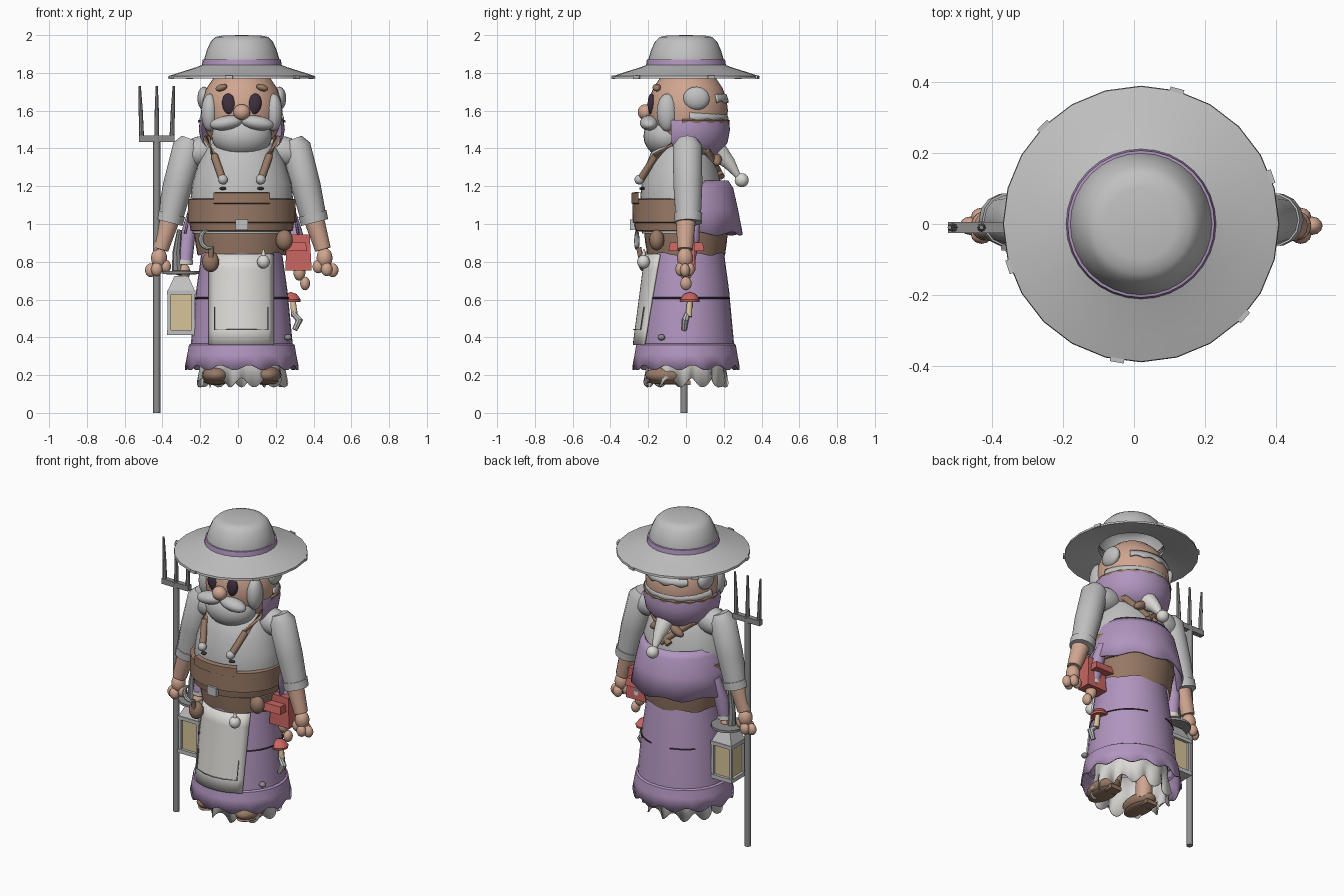
import bpy, bmesh, math
from mathutils import Matrix, Vector

if "Cube" in bpy.data.objects:
    bpy.data.objects.remove(bpy.data.objects["Cube"], do_unlink=True)

def material(name, *rgb):
    m = bpy.data.materials.new(name)
    m.use_nodes = True
    m.diffuse_color = (*rgb, 1)
    m.node_tree.nodes["Principled BSDF"].inputs["Base Color"].default_value = (*rgb, 1)
    return m

grey = material("soft grey", .53, .53, .53)
lilac = material("lilac", .44, .30, .52)
skin = material("skin", .63, .38, .28)
brown = material("leather brown", .31, .19, .13)
white = material("off white", .71, .69, .66)
dark = material("dark plum", .05, .03, .05)
metal = material("steel", .27, .27, .27)
amber = material("lamp glass", .68, .55, .32)
red = material("red", .58, .13, .12)

CX = .02          # body axis
made = []

def finish(name, bm, mat):
    bmesh.ops.remove_doubles(bm, verts=bm.verts, dist=1e-5)
    bmesh.ops.recalc_face_normals(bm, faces=bm.faces)
    mesh = bpy.data.meshes.new(name)
    bm.to_mesh(mesh)
    bm.free()
    mesh.materials.append(mat)
    ob = bpy.data.objects.new(name, mesh)
    bpy.context.collection.objects.link(ob)
    made.append(ob)
    return ob

def solidify(ob, t):
    mod = ob.modifiers.new("thickness", "SOLIDIFY")
    mod.thickness = t

def lathe(name, mat, prof, cy=0, sx=1, sy=1, arc=(0, 360), n=32, wave=0, k=12, fold=0, cx=CX):
    """Sweep (radius, z) points around the vertical axis; the last point may be wavy."""
    bm = bmesh.new()
    rings = []
    for i in range(n + 1):
        a = math.radians(arc[0] + (arc[1] - arc[0]) * i / n)
        ring = []
        for j, (r, z) in enumerate(prof):
            if j == len(prof) - 1:
                z += wave * math.sin(k * a)
                r += fold * math.cos(k * a)
            ring.append(bm.verts.new((cx + r * sx * math.cos(a), cy + r * sy * math.sin(a), z)))
        rings.append(ring)
    for p, q in zip(rings, rings[1:]):
        for j in range(len(prof) - 1):
            bm.faces.new((p[j], q[j], q[j + 1], p[j + 1]))
    bmesh.ops.dissolve_degenerate(bm, dist=1e-6, edges=bm.edges)
    return finish(name, bm, mat)

def ball(name, mat, loc, size, tilt=0, seg=20):
    size = (size,) * 3 if isinstance(size, float) else size
    m = Matrix.Translation(loc) @ Matrix.Rotation(tilt, 4, "Y") @ Matrix.Diagonal((*size, 1))
    bm = bmesh.new()
    bmesh.ops.create_uvsphere(bm, u_segments=seg, v_segments=12, radius=1, matrix=m)
    return finish(name, bm, mat)

def box(name, mat, loc, size, turn=0, taper=1):
    m = Matrix.Translation(loc) @ Matrix.Rotation(turn, 4, "Z") @ Matrix.Diagonal((*size, 1))
    bm = bmesh.new()
    bmesh.ops.create_cube(bm, size=1)
    for v in bm.verts:
        if v.co.z > 0:
            v.co.x *= taper
            v.co.y *= taper
    bm.transform(m)
    return finish(name, bm, mat)

def tube(name, mat, pts, radii, sides=14):
    """Tapered round tube through points."""
    pts = [Vector(p) for p in pts]
    radii = [radii] * len(pts) if isinstance(radii, float) else radii
    bm = bmesh.new()
    rings = []
    for i, (p, r) in enumerate(zip(pts, radii)):
        d = (pts[min(i + 1, len(pts) - 1)] - pts[max(i - 1, 0)]).normalized()
        u = d.cross(Vector((0, 1, 0)) if abs(d.y) < .9 else Vector((0, 0, 1))).normalized()
        w = d.cross(u)
        rings.append([bm.verts.new(p + r * (u * math.cos(t) + w * math.sin(t)))
                      for t in (math.tau * s / sides for s in range(sides))])
    for a, b in zip(rings, rings[1:]):
        for s in range(sides):
            bm.faces.new((a[s], a[(s + 1) % sides], b[(s + 1) % sides], b[s]))
    bm.faces.new(rings[0])
    bm.faces.new(rings[-1])
    return finish(name, bm, mat)

# Hat
lathe("hat_crown", grey, [(.2, 1.83), (.2, 1.87), (.185, 1.92), (.165, 1.965), (.14, 1.99), (.1, 1.998), (0, 2)])
lathe("hat_band", lilac, [(.2, 1.835), (.212, 1.838), (.207, 1.87), (.195, 1.872)])
lathe("hat_brim", grey, [(.19, 1.85), (.24, 1.83), (.33, 1.802), (.388, 1.783), (.39, 1.77), (.32, 1.782), (.19, 1.815)], n=24)
for deg in (20, 75, 135, 198, 260, 318):
    a = math.radians(deg)
    box("brim_patch", grey, (CX + .39 * math.cos(a), .39 * math.sin(a), 1.777), (.012, .04, .018), a)

# Head, hood and hair
ball("head", skin, (CX, .01, 1.6), (.215, .212, .24), seg=32)
hood = lathe("hood", lilac, [(.222, 1.55), (.228, 1.5), (.215, 1.43), (.17, 1.37), (.09, 1.34), (0, 1.335)], cy=.005, arc=(-22, 202))
lathe("hood_trim", brown, [(.219, 1.555), (.232, 1.548), (.23, 1.538)], arc=(-5, 185), wave=.005, k=18, n=72)
for z, lo in ((1.57, 5), (1.665, 48)):
    solidify(lathe("hair_strip", grey, [(.214, z + .022), (.222, z), (.226, z - .018)], arc=(lo, 180 - lo), wave=.006, k=14, n=48), .012)
tube("hood_tail", white, [(.03, .17, 1.38), (.03, .23, 1.32), (.03, .285, 1.24)], [.055, .035, .012])
ball("tail_bobble", white, (.03, .295, 1.232), .037)

# Face
ball("beard", grey, (CX, -.1, 1.465), (.16, .125, .115), seg=28)
ball("nose", skin, (CX, -.215, 1.592), (.045, .04, .042))
for s in (-1, 1):
    ball("eye", dark, (CX + s * .068, -.183, 1.635), (.036, .02, .056), s * .15)
    ball("eyebrow", brown, (CX + s * .108, -.155, 1.722), (.032, .022, .018), s * .3)
    ball("moustache", grey, (CX + s * .082, -.195, 1.535), (.088, .05, .038), s * .15)
    ball("sideburn", grey, (CX + s * .17, -.1, 1.59), (.045, .055, .1))
    ball("hair_puff", grey, (CX + s * .2, .055, 1.665), (.035, .07, .062))

# Torso and arms
lathe("shirt", grey, [(.26, .95), (.272, 1.13), (.262, 1.22), (.23, 1.32), (.19, 1.4), (.12, 1.46), (0, 1.48)], cy=-.025, sy=.8)
for s in (-1, 1):
    X = lambda d, s=s: CX + s * d
    ball("shoulder", grey, (X(.215), .01, 1.385), (.12, .08, .08), s * .2)
    tube("sleeve", grey, [(X(.27), .008, 1.45), (X(.285), .008, 1.41), (X(.34), .01, 1.2), (X(.383), .012, 1.02)], [.05, .08, .078, .068])
    tube("cuff", grey, [(X(.374), .012, 1.055), (X(.386), .012, 1.008)], [.076, .074])
    tube("forearm", skin, [(X(.378), 0, 1.04), (X(.43), -.005, .865)], [.055, .042])
    ball("palm", skin, (X(.438), -.005, .82), (.042, .042, .055))
    for dx, y, z in ((.405, -.01, .775), (.45, -.03, .76), (.45, .02, .76), (.482, -.005, .755)):
        ball("finger", skin, (X(dx), y, z), (.03, .026, .036), seg=12)
    # Small hanging sleeve with its hand
    tube("small_sleeve", lilac, [(X(.26), .05, 1.05), (X(.29), .03, .92), (X(.3), .01, .8)], [.03, .042, .038])
    tube("small_cuff", white, [(X(.3), .01, .81), (X(.302), .01, .785)], .042)
    ball("small_hand", skin, (X(.305), 0, .745), (.032, .032, .045))
    ball("small_finger", skin, (X(.335), 0, .685), (.026, .03, .036))
    # Braces over the shoulder to the back
    tube("brace", brown, [(X(.1), -.245, 1.23), (X(.145), -.16, 1.36), (X(.185), -.04, 1.45), (X(.14), .11, 1.39), (X(-.03), .185, 1.25)], .02)
    ball("brace_end", grey, (X(.1), -.247, 1.235), .026)
    ball("bib_button", dark, (X(.1), -.232, 1.188), (.018, .015, .008))
    ball("back_patch", brown, (X(.07), .165, 1.34), (.05, .025, .025), s * .5)

# Belts
lathe("waist_belt", brown, [(.26, 1.135), (.285, 1.13), (.287, 1.01), (.26, 1.0)], cy=-.035, sy=.87)
lathe("lower_belt", brown, [(.25, 1.015), (.278, 1.01), (.27, .965), (.24, .96)], cy=-.025, sy=.9)
lathe("hip_wrap", brown, [(.24, .97), (.232, .9), (.222, .84)], sx=1.06, sy=.93, wave=.008, k=7)
lathe("bib", brown, [(.262, 1.17), (.292, 1.165), (.292, 1.11), (.27, 1.1)], cy=-.035, sy=.87, arc=(239, 301), n=12)
box("buckle", grey, (CX, -.285, .995), (.065, .025, .055))

# Shawl
solidify(lathe("shawl", lilac, [(.225, 1.23), (.25, 1.19), (.275, 1.08), (.3, .95)], sx=1.02, arc=(-5, 185), wave=.01, k=8), .012)

# Skirts
lathe("skirt", lilac, [(.19, .93), (.205, .82), (.228, .65), (.255, .36)], sx=1.06)
solidify(lathe("skirt_hem", lilac, [(.25, .37), (.264, .36), (.272, .31), (.284, .24)], sx=1.06, n=72, wave=.014, k=12), .008)
for lo, hi in ((-50, 75), (105, 140), (185, 228)):
    lathe("skirt_seam", dark, [(.233, .613), (.237, .611), (.2385, .606), (.234, .604)], sx=1.06, arc=(lo, hi))
solidify(lathe("petticoat", white, [(.2, .4), (.205, .28), (.21, .16)], sx=1.08, n=96, wave=.025, k=11, fold=.018), .006)

# Shoes
for s in (-1, 1):
    ball("shoe", brown, (CX + s * .135, -.09, .2), (.075, .125, .05))
    ball("sole", brown, (CX + s * .135, -.09, .165), (.066, .115, .015))
    box("heel", brown, (CX + s * .135, -.005, .16), (.075, .06, .025))
    tube("leg", skin, [(CX + s * .12, -.03, .2), (CX + s * .1, 0, .45)], .05)

# Apron wrapped on the front of the skirt
def apron_point(x, z):
    r = .207 + (.84 - z) * .1
    return (x, -.012 - r * math.sqrt(1 - ((x - CX) / (r * 1.06)) ** 2) - .015 * (.84 - z) / .48, z)

bm = bmesh.new()
cols = [[bm.verts.new(apron_point(-.155 + .345 * i / 12, .36 + .48 * j / 6)) for j in range(7)] for i in range(13)]
for p, q in zip(cols, cols[1:]):
    for j in range(6):
        bm.faces.new((p[j], q[j], q[j + 1], p[j + 1]))
solidify(finish("apron", bm, white), .012)
stitch = [(-.125, .56), (-.125, .44), (-.05, .44), (.02, .44), (.09, .44), (.16, .44), (.16, .56)]
tube("apron_stitch", metal, [Vector(apron_point(x, z)) - Vector((0, .007, 0)) for x, z in stitch], .003, 5)

# Things hanging from the belt
for x, y, z in ((-.145, -.215, .8), (.245, -.155, .915)):
    ball("pouch", brown, (x, y, z), (.045, .04, .055))
arc_pts = [(-.155 + .042 * math.cos(t), -.26, .92 + .048 * math.sin(t)) for t in (math.radians(100 + 26 * i) for i in range(9))]
tube("sickle_blade", grey, arc_pts, [.006, .009, .012, .014, .014, .013, .011, .009, .005], 8)
tube("sickle_handle", brown, [(-.14, -.25, .875), (-.145, -.235, .8)], .014)
ball("garlic", white, (.135, -.225, .8), (.034, .034, .036))
tube("garlic_stalk", white, [(.135, -.225, .82), (.135, -.222, .865)], [.015, .005])
box("satchel", red, (.32, .005, .85), (.14, .09, .19), 0, .85)
box("satchel_flap", red, (.3, .002, .88), (.13, .19, .045), 0, .9)

# Toadstool and key charm on the left hip
lathe("toadstool_cap", red, [(0, .64), (.03, .63), (.052, .6), (.05, .588), (0, .595)], cx=.28, cy=.02, n=16)
tube("toadstool_stem", amber, [(.29, .02, .6), (.3, .015, .51)], [.014, .018])
tube("charm", grey, [(.29, .01, .53), (.325, -.005, .49), (.3, -.01, .44)], [.014, .02, .014], 8)
ball("skirt_button", metal, (.265, -.13, .4), (.02, .02, .016))

# Lantern
LX = -.3
lathe("lantern_disc", metal, [(0, .755), (.1, .75), (.1, .735), (0, .73)], cx=LX, n=20)
box("lantern_roof", grey, (LX, 0, .685), (.145, .145, .08), 0, .5)
box("lantern_glass", amber, (LX, 0, .53), (.115, .115, .2))
box("lantern_base", grey, (LX, 0, .425), (.15, .15, .025))
box("lantern_top", grey, (LX, 0, .638), (.15, .15, .022))
for sx in (-1, 1):
    for sy in (-1, 1):
        box("lantern_post", grey, (LX + sx * .063, sy * .063, .53), (.018, .018, .21))
tube("lantern_hook", metal, [(-.32, 0, .74), (-.325, 0, .85), (-.31, 0, .97)], [.03, .022, .012], 8)

# Pitchfork
FX = -.43
tube("fork_pole", metal, [(FX, -.01, 0), (FX, -.01, 1.46)], .019, 10)
box("fork_bar", metal, (FX, -.01, 1.452), (.19, .032, .034))
for d in (-1, 0, 1):
    tube("fork_tine", metal, [(FX + d * .08, -.01, 1.45), (FX + d * .085, -.01, 1.6), (FX + d * .09, -.01, 1.73)], [.013, .011, .006], 8)

# Smooth shading with sharp edges kept
bpy.ops.object.select_all(action="DESELECT")
for ob in made:
    ob.select_set(True)
bpy.context.view_layer.objects.active = made[0]
bpy.ops.object.shade_smooth_by_angle(angle=math.radians(40))
